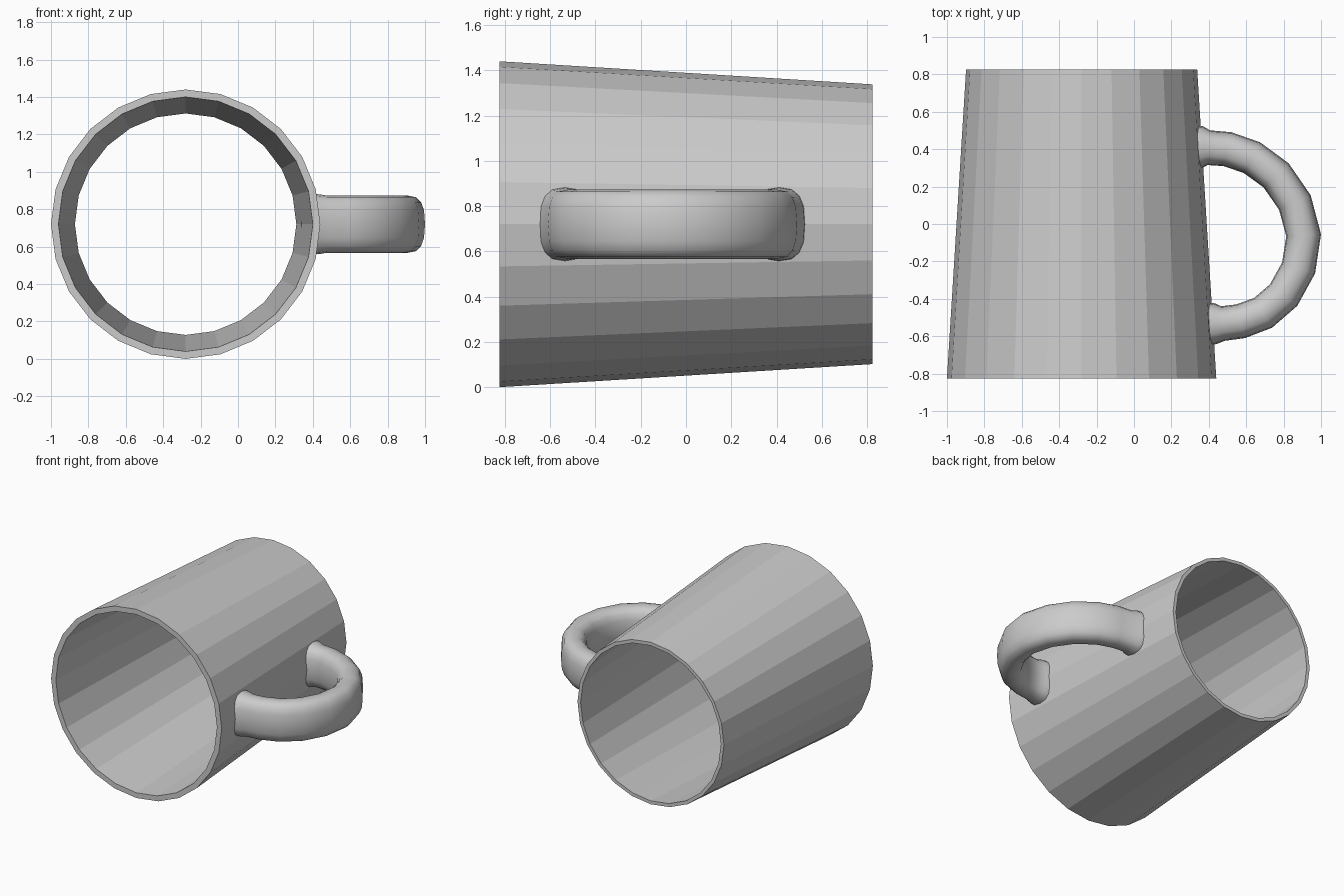
import bpy, bmesh, math
from mathutils import Vector

default = bpy.data.objects.get("Cube")
if default:
    bpy.data.objects.remove(default, do_unlink=True)

clay = bpy.data.materials.new("light grey")
clay.use_nodes = True
clay.diffuse_color = (0.6, 0.6, 0.6, 1)
clay.node_tree.nodes["Principled BSDF"].inputs["Base Color"].default_value = (0.6, 0.6, 0.6, 1)

AXIS_X, AXIS_Z = -0.28, 0.72


def loft(name, rings, close_loop=False):
    """Skin a list of point rings; cap the ends or join last to first."""
    bm = bmesh.new()
    loops = [[bm.verts.new(p) for p in ring] for ring in rings]
    n = len(loops[0])
    pairs = list(zip(loops, loops[1:]))
    if close_loop:
        pairs.append((loops[-1], loops[0]))
    else:
        bm.faces.new(loops[0])
        bm.faces.new(loops[-1])
    for a, b in pairs:
        for i in range(n):
            j = (i + 1) % n
            bm.faces.new((a[i], a[j], b[j], b[i]))
    bmesh.ops.recalc_face_normals(bm, faces=bm.faces)
    mesh = bpy.data.meshes.new(name)
    bm.to_mesh(mesh)
    bm.free()
    mesh.materials.append(clay)
    obj = bpy.data.objects.new(name, mesh)
    bpy.context.collection.objects.link(obj)
    return obj


# Tapered body, open at both ends: (y, radius) profile around the wall
def circle(y, radius, sides=24):
    angles = [math.tau * i / sides for i in range(sides)]
    return [(AXIS_X + radius * math.cos(a), y, AXIS_Z + radius * math.sin(a)) for a in angles]


wall = [(-0.825, 0.72), (0.825, 0.618), (0.825, 0.592), (-0.825, 0.68)]
loft("mug_body", [circle(y, r) for y, r in wall], close_loop=True)

# Handle: rounded flat section swept along a loop, flared where it meets the wall
path = [Vector((x, y, AXIS_Z)) for x, y in (
    (0.338, 0.41), (0.365, 0.41), (0.40, 0.408), (0.50, 0.40), (0.63, 0.355),
    (0.76, 0.26), (0.86, 0.115), (0.907, -0.06), (0.88, -0.235), (0.80, -0.38),
    (0.69, -0.475), (0.57, -0.52), (0.475, -0.532), (0.44, -0.533), (0.392, -0.535))]
flare = {0: 0.025, 1: 0.02, len(path) - 2: 0.015, len(path) - 1: 0.025}


def section(i, sides=16):
    tangent = path[min(i + 1, len(path) - 1)] - path[max(i - 1, 0)]
    side = Vector((-tangent.y, tangent.x, 0)).normalized()
    extra = flare.get(i, 0)
    ring = []
    for k in range(sides):
        a = math.tau * k / sides
        c, s = math.cos(a), math.sin(a)
        u = math.copysign(abs(c) ** 0.75, c) * (0.093 + extra)
        v = math.copysign(abs(s) ** 0.75, s) * (0.153 + extra * 0.4)
        ring.append(path[i] + side * u + Vector((0, 0, v)))
    return ring


handle = loft("handle", [section(i) for i in range(len(path))])
bpy.ops.object.select_all(action="DESELECT")
handle.select_set(True)
bpy.context.view_layer.objects.active = handle
bpy.ops.object.shade_smooth_by_angle(angle=math.radians(40))
